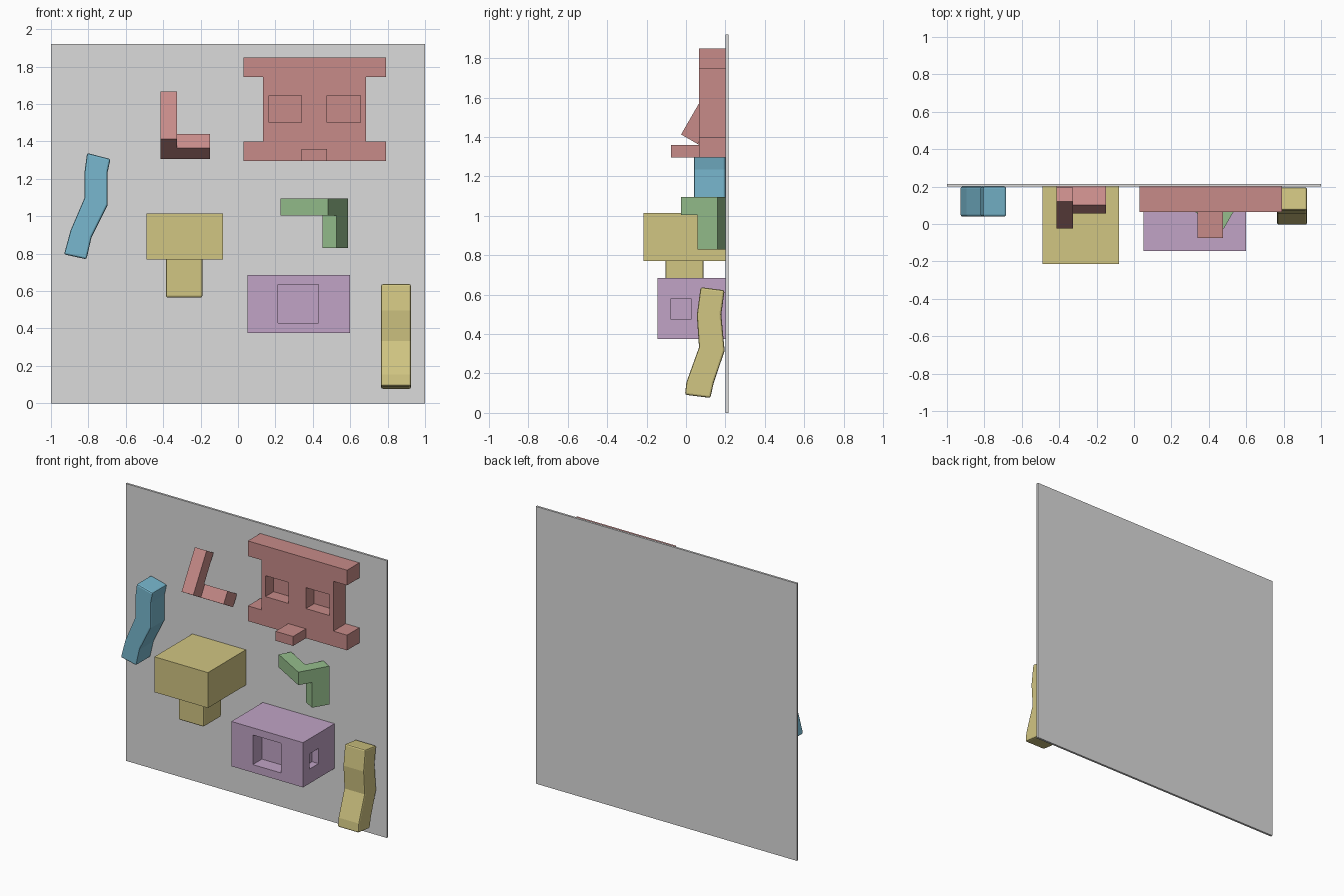
import bpy, bmesh, math
from mathutils import Vector

if "Cube" in bpy.data.objects:
    bpy.data.objects.remove(bpy.data.objects["Cube"])


def material(name, rgb):
    m = bpy.data.materials.new(name)
    lin = [((c + 0.055) / 1.055) ** 2.4 for c in rgb]
    m.diffuse_color = (*lin, 1)
    m.use_nodes = True
    m.node_tree.nodes["Principled BSDF"].inputs["Base Color"].default_value = m.diffuse_color
    return m


GREY = material("board grey", (0.86, 0.86, 0.86))
RED = material("dusty red", (0.78, 0.545, 0.535))
BLUE = material("sky blue", (0.47, 0.72, 0.81))
YELLOW = material("mustard yellow", (0.82, 0.775, 0.51))
PURPLE = material("lilac purple", (0.755, 0.64, 0.775))
GREEN = material("leaf green", (0.585, 0.745, 0.55))


def prisms(name, mat, shapes, origin=(0, 0, 0), axes=((1, 0, 0), (0, 0, 1), (0, 1, 0))):
    """Extrude 2D outlines (points, start, end) in the frame (u, v, extrusion)."""
    o = Vector(origin)
    u, v, w = (Vector(a) for a in axes)
    bm = bmesh.new()
    for pts, lo, hi in shapes:
        ends = [[bm.verts.new(o + u * a + v * b + w * c) for a, b in pts] for c in (lo, hi)]
        bm.faces.new(ends[0])
        bm.faces.new(ends[1])
        for i in range(len(pts)):
            j = (i + 1) % len(pts)
            bm.faces.new((ends[0][i], ends[0][j], ends[1][j], ends[1][i]))
    bmesh.ops.recalc_face_normals(bm, faces=bm.faces[:])
    me = bpy.data.meshes.new(name)
    bm.to_mesh(me)
    bm.free()
    me.materials.append(mat)
    ob = bpy.data.objects.new(name, me)
    bpy.context.collection.objects.link(ob)
    return ob


def rect(a0, a1, b0, b1):
    return [(a0, b0), (a1, b0), (a1, b1), (a0, b1)]


def box(name, mat, x, y, z):
    return prisms(name, mat, [(rect(*x, *z), *y)])


def pocket(target, x, y, z):
    cutter = box("pocket_cutter", target.data.materials[0], x, y, z)
    cutter.hide_render = True
    cutter.hide_viewport = True
    m = target.modifiers.new("pocket", 'BOOLEAN')
    m.operation = 'DIFFERENCE'
    m.solver = 'EXACT'
    m.object = cutter


def soften(ob):
    m = ob.modifiers.new("bevel", 'BEVEL')
    m.width = 0.01
    m.segments = 2
    m.limit_method = 'ANGLE'
    m.angle_limit = math.radians(40)


# Back board
box("board", GREY, (-1, 1), (0.2, 0.215), (0, 1.92))

# Large red block: I-shaped plate with two pockets and a front tab
outline = [(0.03, 1.295), (0.79, 1.295), (0.79, 1.4), (0.685, 1.4), (0.685, 1.745), (0.79, 1.745),
           (0.79, 1.85), (0.03, 1.85), (0.03, 1.745), (0.135, 1.745), (0.135, 1.4), (0.03, 1.4)]
plate = prisms("window_plate", RED, [(outline, 0.065, 0.2)])
for x in ((0.165, 0.34), (0.475, 0.655)):
    pocket(plate, x, (0.0, 0.155), (1.5, 1.645))
box("plate_tab", RED, (0.34, 0.475), (-0.075, 0.065), (1.295, 1.36))

# Yellow block on a stem
box("table_block", YELLOW, (-0.49, -0.08), (-0.215, 0.2), (0.77, 1.015))
soften(box("table_stem", YELLOW, (-0.385, -0.19), (-0.105, 0.09), (0.565, 0.78)))

# Purple block with a front and a side pocket
block = box("hollow_block", PURPLE, (0.05, 0.6), (-0.145, 0.2), (0.375, 0.685))
pocket(block, (0.215, 0.43), (-0.3, -0.045), (0.43, 0.635))
pocket(block, (0.55, 0.7), (-0.075, 0.025), (0.475, 0.58))

# Three-armed corner pieces: same shape, tilted about x (red) and turned about z (green)
elbow = [(0, 0), (0.292, 0), (0.292, 0.087), (0.087, 0.087), (0.087, 0.214), (0, 0.214)]
corner = [(elbow, 0, 0.09), (rect(0, 0.087, 0.095, 0.214), 0.09, 0.265)]
s, c = 0.5, math.sqrt(0.75)
prisms("red_corner_piece", RED, corner, (-0.415, -0.025, 1.413),
       ((0, s, c), (0, c, -s), (1, 0, 0)))
prisms("green_corner_piece", GREEN, corner, (0.48, -0.025, 1.095),
       ((-c, s, 0), (s, c, 0), (0, 0, -1)))

# Bent bars
blue_side = [(-0.807, 1.338), (-0.682, 1.306), (-0.697, 1.235), (-0.697, 1.06), (-0.783, 0.888),
             (-0.81, 0.77), (-0.93, 0.796), (-0.895, 0.925), (-0.82, 1.1), (-0.82, 1.24)]
soften(prisms("blue_bent_bar", BLUE, [(blue_side, 0.04, 0.2)]))
yellow_side = [(0.074, 0.638), (0.196, 0.622), (0.179, 0.5), (0.196, 0.315), (0.14, 0.15),
               (0.124, 0.076), (-0.005, 0.092), (0.002, 0.155), (0.066, 0.333), (0.055, 0.495)]
soften(prisms("yellow_bent_bar", YELLOW, [(yellow_side, 0.765, 0.925)],
              axes=((0, 1, 0), (0, 0, 1), (1, 0, 0))))
